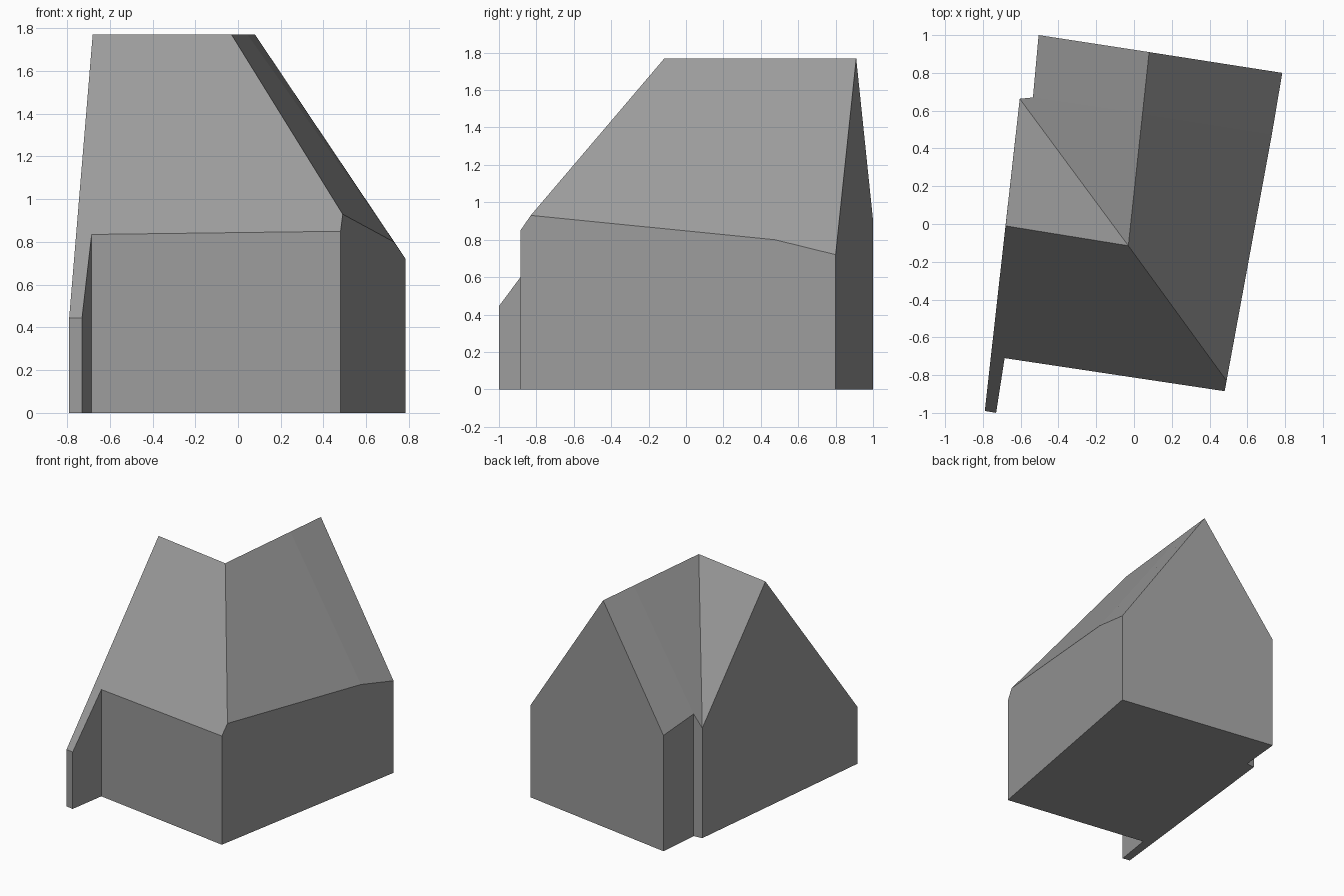
import bpy
import bmesh
from mathutils import Vector

cube = bpy.data.objects.get("Cube")
if cube:
    bpy.data.objects.remove(cube, do_unlink=True)

# One plain material for the whole building
grey = bpy.data.materials.new("plain grey")
grey.use_nodes = True
colour = (0.33, 0.33, 0.33, 1)
grey.diffuse_color = colour
grey.node_tree.nodes["Principled BSDF"].inputs["Base Color"].default_value = colour

# Eaves corners, counter-clockwise from the front left wing tip
points = {
    "wing_outer": (-0.79, -0.99, 0.445),
    "wing_inner": (-0.73, -1.0, 0.445),
    "porch_corner": (-0.685, -0.71, 0.835),
    "front_corner": (0.48, -0.885, 0.85),
    "hip_foot": (0.49, -0.83, 0.93),
    "eave_joint": (0.73, 0.475, 0.80),
    "back_corner": (0.785, 0.80, 0.72),
    "rear_corner": (-0.505, 1.0, 0.905),
    "step_inner": (-0.535, 0.67, 0.955),
    "valley_foot": (-0.605, 0.663, 0.86),
    # Ridge points
    "side_peak": (-0.68, -0.01, 1.77),
    "ridge_cross": (-0.03, -0.115, 1.77),
    "ridge_joint": (0.045, 0.583, 1.77),
    "back_peak": (0.08, 0.91, 1.77),
}

# Each wall lists its top edge from one corner to the next
walls = [
    "wing_outer wing_inner",
    "wing_inner porch_corner",
    "porch_corner front_corner",
    "front_corner hip_foot eave_joint back_corner",
    "back_corner back_peak rear_corner",
    "rear_corner step_inner",
    "step_inner valley_foot",
    "valley_foot side_peak wing_outer",
]

# Each roof slope lists its outline, counter-clockwise seen from above
slopes = {
    "front_roof_slope": "wing_outer wing_inner porch_corner front_corner "
                        "hip_foot ridge_cross side_peak",
    "side_roof_slope": "hip_foot eave_joint ridge_joint ridge_cross",
    "side_roof_end": "eave_joint back_corner back_peak ridge_joint",
    "inner_roof_end": "back_peak rear_corner step_inner ridge_joint",
    "inner_roof_slope": "ridge_joint step_inner valley_foot ridge_cross",
    "wing_roof_slope": "ridge_cross valley_foot side_peak",
}


def top(name):
    return Vector(points[name])


def foot(name):
    x, y, z = points[name]
    return Vector((x, y, 0))


def build(name, outlines):
    """Make one flat-shaded object from a list of face outlines."""
    bm = bmesh.new()
    for outline in outlines:
        bm.faces.new([bm.verts.new(p) for p in outline])
    bmesh.ops.remove_doubles(bm, verts=bm.verts, dist=0.0005)
    mesh = bpy.data.meshes.new(name)
    bm.to_mesh(mesh)
    bm.free()
    mesh.materials.append(grey)
    obj = bpy.data.objects.new(name, mesh)
    bpy.context.collection.objects.link(obj)
    return obj


# Walls with their gables
wall_outlines = []
for wall in walls:
    names = wall.split()
    edge = [top(n) for n in reversed(names)]
    wall_outlines.append([foot(names[0]), foot(names[-1])] + edge)
build("walls", wall_outlines)

# Floor slab closing the underside
build("floor", [[foot(wall.split()[0]) for wall in reversed(walls)]])

# Roof slopes
for name, outline in slopes.items():
    build(name, [[top(n) for n in outline.split()]])
